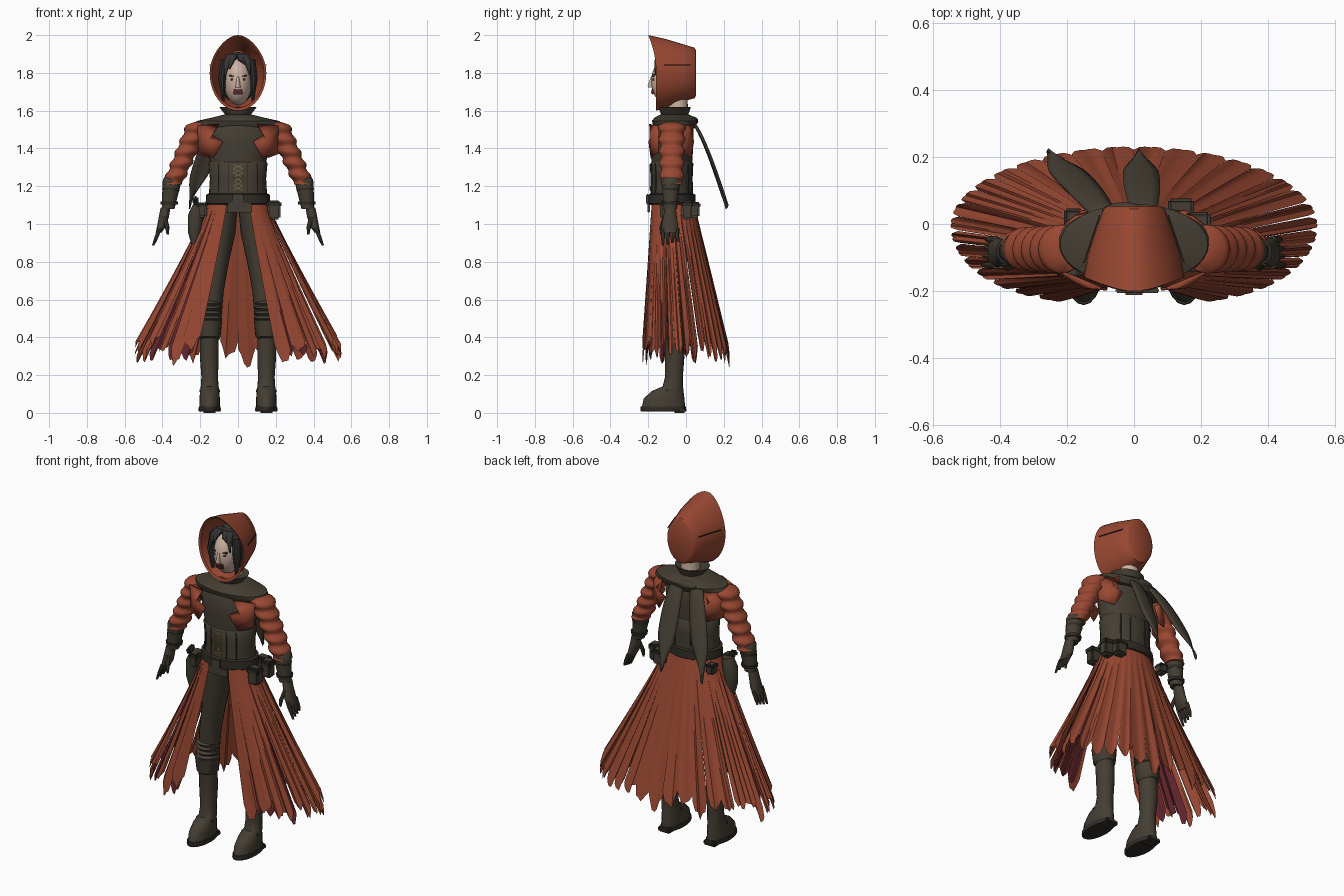
import bpy, bmesh, random
from math import sin, cos, pi, radians, sqrt
from mathutils import Matrix, Vector, Euler

random.seed(4)
if "Cube" in bpy.data.objects:
    bpy.data.objects.remove(bpy.data.objects["Cube"])


def material(name, *rgb):
    mat = bpy.data.materials.new(name)
    mat.use_nodes = True
    mat.diffuse_color = (*rgb, 1)
    mat.node_tree.nodes["Principled BSDF"].inputs["Base Color"].default_value = (*rgb, 1)
    return mat


RED = material("rust red cloth", .32, .065, .032)
MAROON = material("maroon lining", .12, .018, .026)
LEATHER = material("dark leather", .058, .048, .033)
BLACK = material("blackened leather", .03, .026, .02)
SKIN = material("pale skin", .62, .45, .36)
HAIR = material("charcoal hair", .035, .034, .033)
GOLD = material("dull gold thread", .2, .14, .05)


def finish(name, bm, mat):
    bmesh.ops.recalc_face_normals(bm, faces=bm.faces)
    for face in bm.faces:
        face.smooth = True
    mesh = bpy.data.meshes.new(name)
    bm.to_mesh(mesh)
    bm.free()
    mesh.set_sharp_from_angle(angle=radians(42))
    mesh.materials.append(mat)
    obj = bpy.data.objects.new(name, mesh)
    bpy.context.collection.objects.link(obj)
    return obj


def surface(name, rows, mat, closed=True, thick=0):
    """Skin rows of points; closed rows become a capped tube."""
    bm = bmesh.new()
    grid = [[bm.verts.new(p) for p in row] for row in rows]
    n = len(rows[0])
    for low, high in zip(grid, grid[1:]):
        for i in range(n if closed else n - 1):
            j = (i + 1) % n
            bm.faces.new((low[i], low[j], high[j], high[i]))
    if closed:
        bm.faces.new(grid[0])
        bm.faces.new(grid[-1])
    obj = finish(name, bm, mat)
    if thick:
        obj.modifiers.new("Thickness", "SOLIDIFY").thickness = thick
    return obj


def loft(name, rings, mat, side=1, n=20):
    """Horizontal ellipses given as x, y, z, x radius, y radius."""
    return surface(name, [[(side * (x + rx * cos(2 * pi * i / n)), y + ry * sin(2 * pi * i / n), z)
                           for i in range(n)] for x, y, z, rx, ry in rings], mat)


def trunk(name, rings, mat, y=-.075):
    return loft(name, [(0, y, z, rx, ry) for z, rx, ry in rings], mat, n=32)


def ball(name, loc, radii, mat):
    bm = bmesh.new()
    bmesh.ops.create_uvsphere(bm, u_segments=24, v_segments=16, radius=1)
    bm.transform(Matrix.Translation(loc) @ Matrix.Diagonal((*radii, 1)))
    return finish(name, bm, mat)


def block(name, loc, size, mat, tilt=(0, 0, 0), bevel=0):
    bm = bmesh.new()
    bmesh.ops.create_cube(bm, size=1)
    bm.transform(Matrix.LocRotScale(Vector(loc), Euler(tilt), Vector(size)))
    if bevel:
        bmesh.ops.bevel(bm, geom=bm.edges[:], offset=bevel, segments=2, affect="EDGES")
    return finish(name, bm, mat)


# Hood: an open, pointed cowl tapering to a flat back
def hood_ring(w, h, y, lift):
    row = []
    for i in range(40):
        a = 2 * pi * i / 40
        peak = max(cos(a), 0) ** 2
        row.append((w * sin(a) * (1 - .2 * peak), y - lift * peak, 1.8 + h * cos(a)))
    return row


surface("hood", [hood_ring(*r) for r in (
    (.08, .12, .035, 0), (.112, .155, -.05, .01), (.138, .186, -.152, .035), (.15, .2, -.158, .042),
    (.138, .18, -.09, .02), (.112, .15, -.01, 0), (.092, .134, .045, 0), (.08, .12, .053, 0))], RED)
for s in (1, -1):
    block("hood_seam", (s * .126, -.045, 1.842), (.004, .15, .005), BLACK, (0, 0, s * .32))

# Head and face
ball("head", (0, -.09, 1.755), (.073, .095, .125), SKIN)
ball("hair", (0, -.055, 1.775), (.1, .1, .135), HAIR)
loft("neck", [(0, -.04, 1.5, .055, .055), (0, -.045, 1.69, .05, .052)], SKIN)
loft("nose", [(0, -.185, 1.722, .014, .016), (0, -.19, 1.732, .012, .014),
              (0, -.178, 1.78, .006, .008)], SKIN, n=10)
block("mouth", (0, -.176, 1.7), (.05, .012, .03), MAROON, bevel=.004)
block("lower_lip", (0, -.18, 1.698), (.03, .012, .006), BLACK)
for s in (1, -1):
    ball("eye", (s * .028, -.171, 1.765), (.013, .007, .006), HAIR)
    block("brow", (s * .03, -.172, 1.783), (.034, .012, .008), HAIR, (0, s * -.2, 0))
    loft("side_lock", [(.072, -.12, 1.87, .02, .03), (.084, -.13, 1.77, .02, .03),
                       (.078, -.125, 1.65, .006, .01)], HAIR, s, 10)
for x, tip, z in ((-.055, -.07, 1.78), (-.035, -.045, 1.82), (.02, .045, 1.84), (.05, .062, 1.79)):
    loft("fringe_lock", [(x * .6, -.12, 1.9, .025, .02), (x, -.155, 1.865, .018, .012),
                         (tip, -.163, z, .003, .004)], HAIR, n=8)

# Torso, collar and corset
trunk("torso", [(1.06, .15, .105), (1.16, .148, .108), (1.24, .142, .104), (1.33, .15, .108),
                (1.42, .168, .114), (1.5, .175, .108), (1.56, .12, .08)], LEATHER)
trunk("mantle", [(1.505, .2, .105), (1.525, .232, .115), (1.545, .22, .12), (1.565, .13, .105),
                 (1.58, .07, .075)], LEATHER, -.06)
trunk("collar", [(1.55, .08, .085), (1.575, .064, .07), (1.6, .085, .08), (1.62, .1, .085),
                 (1.61, .06, .06)], LEATHER, -.06)
trunk("corset", [(1.14, .155, .114), (1.24, .149, .11), (1.32, .156, .114), (1.33, .15, .106)], LEATHER)
for x in (-.1, -.05, .05, .1):
    for face in (-1, 1):
        block("corset_seam", (x, -.075 + face * .112 * sqrt(1 - (x / .153) ** 2), 1.235),
              (.005, .007, .17), BLACK)
for i in range(6):
    for s in (1, -1):
        block("lace", (0, -.19, 1.19 + i * .023), (.055, .004, .004), GOLD, (0, s * .4, 0))

# Torn chest and shoulder-blade patches
PATCH = ((.215, 1.52), (.1, 1.53), (.14, 1.475), (.08, 1.435), (.13, 1.35), (.21, 1.38))
for s in (1, -1):
    for face in (1, -1):
        def drape(x, z, out=0):
            return (s * x, -.075 - face * (.13 * sqrt(1 - (x / .26) ** 2) + out), z)
        bm = bmesh.new()
        hub = bm.verts.new(drape(.155, 1.44, .012))
        rim = [bm.verts.new(drape(x + (.03 if face < 0 else 0), z)) for x, z in PATCH]
        for i, v in enumerate(rim):
            bm.faces.new((hub, v, rim[(i + 1) % len(rim)]))
        patch = finish("chest_patch" if face > 0 else "back_patch", bm, RED)
        patch.modifiers.new("Thickness", "SOLIDIFY").thickness = .008

# Arms: gathered sleeves, bracers and gloves
for s in (1, -1):
    sleeve = [(.2, -.075, 1.54, .03, .03)]
    for i in range(41):
        t = i / 40
        r = .062 - .01 * t + .006 * sin(t * 10 * pi)
        sleeve.append((.21 + .138 * t, -.075, 1.525 - .315 * t, r, r + .006))
    loft("sleeve", sleeve, RED, s)
    loft("bracer", [(.347, -.078, 1.25, .04, .04), (.348, -.078, 1.235, .05, .052),
                    (.353, -.08, 1.2, .047, .046), (.37, -.083, 1.08, .034, .036)], LEATHER, s)
    for z, x in ((1.19, .355), (1.12, .364)):
        loft("bracer_strap", [(x, -.08, z, .047, .046), (x, -.08, z - .016, .045, .044)], BLACK, s)
    loft("glove", [(.384, -.083, 1.085, .026, .03), (.392, -.085, 1.04, .027, .035),
                   (.404, -.085, .99, .024, .044), (.42, -.085, .955, .016, .042)], LEATHER, s)
    for i in range(4):
        y = -.122 + i * .025
        loft("finger", [(.412, y, .98, .012, .012), (.43, y, .935, .011, .011),
                        (.45 - i * .004, y, .885 + i * .007, .006, .006)], LEATHER, s, 8)
    loft("thumb", [(.39, -.11, 1.04, .013, .014), (.375, -.128, .985, .012, .012),
                   (.372, -.132, .945, .006, .006)], LEATHER, s, 8)

# Legs, boots and soles
for s in (1, -1):
    loft("trouser_leg", [(.075, -.075, 1.11, .075, .1), (.09, -.072, .95, .076, .088),
                         (.11, -.07, .8, .062, .074), (.133, -.07, .65, .058, .064),
                         (.147, -.068, .46, .055, .058)], LEATHER, s)
    for i in range(4):
        z = .58 - i * .027
        loft("knee_fold", [(.143, -.075, z + .014, .05, .055), (.145, -.075, z, .063, .068),
                           (.147, -.075, z - .014, .05, .055)], LEATHER, s)
    loft("boot_cuff", [(.152, -.068, .5, .055, .06), (.152, -.07, .488, .068, .07),
                       (.152, -.068, .405, .06, .062), (.152, -.067, .395, .05, .05)], LEATHER, s)
    loft("boot", [(.152, -.066, .42, .05, .054), (.152, -.06, .3, .05, .052),
                  (.15, -.064, .19, .044, .047), (.15, -.07, .14, .047, .054),
                  (.15, -.098, .115, .051, .085), (.15, -.116, .075, .054, .108),
                  (.15, -.12, .02, .055, .116)], LEATHER, s)
    loft("sole", [(.15, -.12, .035, .057, .12), (.15, -.12, .015, .06, .122),
                  (.15, -.12, .008, .056, .118)], BLACK, s)
    block("heel", (s * .15, -.035, .015), (.08, .07, .03), BLACK, bevel=.008)
    block("boot_strap", (s * .15, -.1, .118), (.108, .02, .02), BLACK, (-.5, 0, 0), .005)


# Skirt of separate pleated strips with ragged pointed hems
def skirt(name, start, end, count, mat, scale=1, drop=0):
    step = (end - start) / count
    for k in range(count):
        hem = .375 + random.uniform(-.04, .04) - drop
        gap = random.choice((.04, .04, .16))
        point = random.uniform(.03, .1)
        jag = [random.uniform(-.018, .018) for _ in range(7)]
        rows = []
        for i in range(13):
            t = i / 12
            row = []
            for j in range(7):
                u = j / 6
                a = radians(start + step * (k + .5 + (u - .5) * (1.03 - gap * t * t)))
                fold = 1 + t * (.045 * sin(pi * u) - .035 + .012 * sin(3 * pi * u))
                c = cos(a)
                flat = abs(c) ** (.7 if sin(a) < 0 else 1) * (1 if c > 0 else -1)
                x = (.155 + .39 * t ** 1.1) * flat * fold * scale
                y = -.072 + .067 * t + (.112 + .123 * t) * sin(a) * fold * scale
                low = hem - point * sin(pi * u) + jag[j]
                row.append((x, y, 1.12 - t * (1.12 - low)))
            rows.append(row)
        surface(name, rows, mat, closed=False)


skirt("skirt_strip", -76, 256, 32, RED)
skirt("right_lining_strip", 208, 252, 4, MAROON, .95, .01)
skirt("left_lining_strip", -72, -28, 4, MAROON, .95, .01)

# Belt, pouches and holster
trunk("belt", [(1.1, .16, .115), (1.108, .172, .126), (1.155, .168, .124), (1.162, .155, .112)], BLACK)
block("buckle", (0, -.204, 1.13), (.06, .014, .055), LEATHER, bevel=.005)
block("belt_tab", (.01, -.198, 1.085), (.13, .014, .05), LEATHER, bevel=.004)
for x, y, wide, tall in ((.19, -.11, .07, .1), (.195, .005, .06, .1), (.14, .045, .07, .085),
                         (-.19, -.13, .05, .08), (-.18, .015, .05, .06)):
    block("pouch", (x, y, 1.075), (wide, .055, tall), LEATHER, bevel=.01)
    block("pouch_flap", (x, y, 1.075 + tall * .3), (wide + .008, .063, tall * .35), BLACK, bevel=.008)
loft("holster", [(.205, -.1, 1.11, .03, .035), (.222, -.1, 1.05, .042, .045),
                 (.23, -.1, .96, .036, .036), (.228, -.1, .895, .02, .022)], LEATHER, -1)
block("weapon_grip", (-.225, -.125, 1.125), (.03, .06, .035), BLACK, (.4, 0, 0), .01)

# Two scarf tails blowing out behind
for x0, x1, wide in ((-.09, -.255, .052), (.03, .015, .05)):
    rows = []
    for i in range(13):
        t = i / 12
        half = wide * (1 - .85 * max(0, t - .7) / .3) * (.75 + .35 * sin(pi * t))
        x = x0 + (x1 - x0) * t
        y, z = .035 + .19 * t ** .85, 1.55 - .45 * t ** 1.15
        rows.append([(x + half * u, y - .01 * u * u, z + .02 * u * t) for u in (-1, -.5, 0, .5, 1)])
    surface("scarf_tail", rows, LEATHER, closed=False, thick=.008)
ball("scarf_knot", (-.03, .03, 1.545), (.07, .035, .025), LEATHER)
